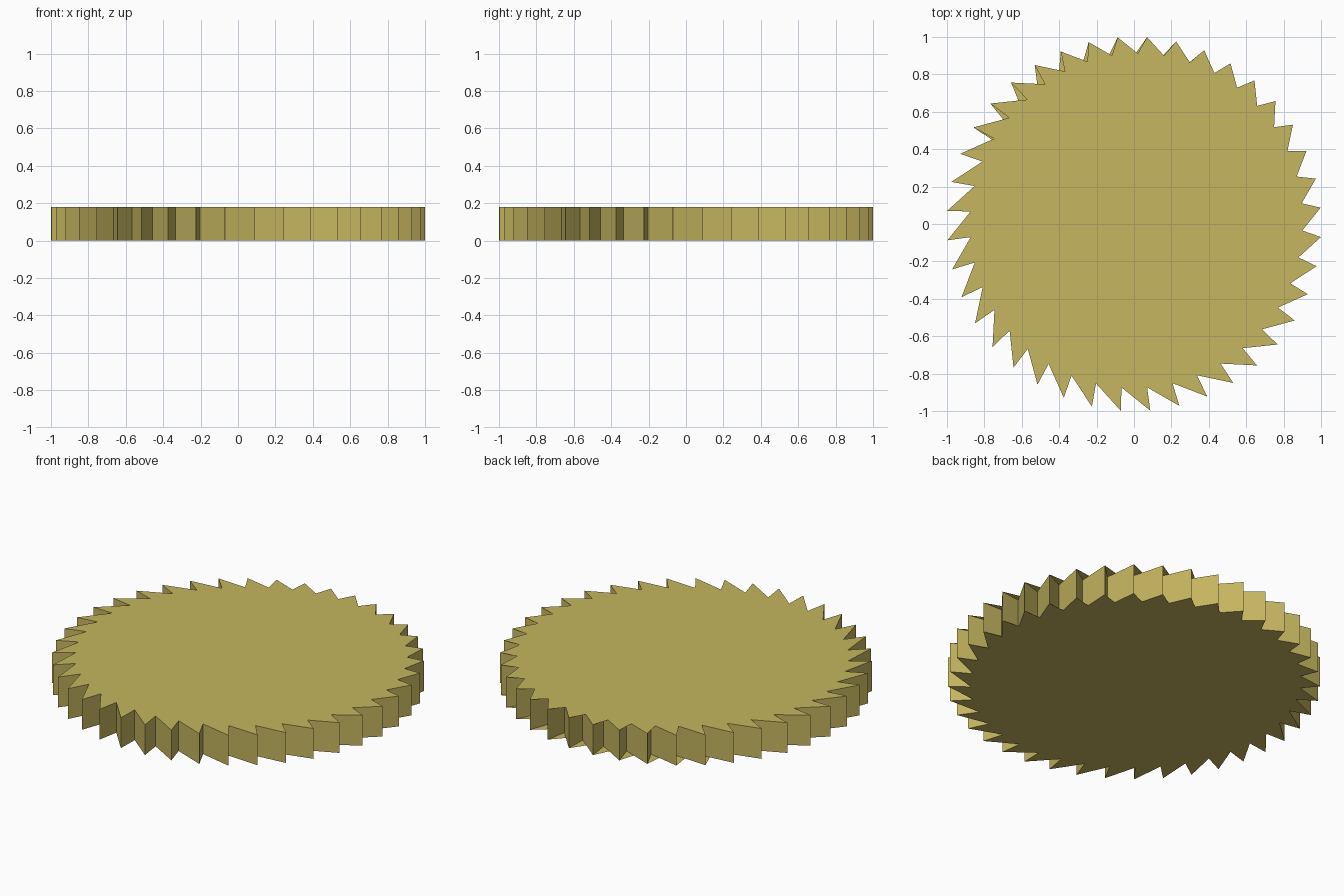
import bpy, bmesh, math

if "Cube" in bpy.data.objects:
    bpy.data.objects.remove(bpy.data.objects["Cube"])

TEETH = 40
HEIGHT = 0.18
TIP_R, ROOT_R = 1.002, 0.876
PHASE = 5.0          # angle of the first tooth tip, degrees
ROOT_LAG = -0.4      # root angle relative to the tip before it


def polar(r, deg):
    a = math.radians(deg)
    return r * math.cos(a), r * math.sin(a)


# saw-tooth outline: tip, root, tip, root...
outline = []
for k in range(TEETH):
    a = PHASE + k * 360 / TEETH
    outline.append(polar(TIP_R, a))
    outline.append(polar(ROOT_R, a + ROOT_LAG))

gold = bpy.data.materials.new("dull_gold")
gold.diffuse_color = (0.56, 0.465, 0.116, 1)
gold.use_nodes = True
gold.node_tree.nodes["Principled BSDF"].inputs["Base Color"].default_value = gold.diffuse_color

bm = bmesh.new()
low = [bm.verts.new((x, y, 0)) for x, y in outline]
high = [bm.verts.new((x, y, HEIGHT)) for x, y in outline]
# off-centre fan hubs of the two caps, which partly web the tooth gaps
top_hub = bm.verts.new((-0.28, 0.38, HEIGHT))
base_hub = bm.verts.new((-0.45, 0.25, 0))

n = len(outline)
for i in range(n):
    j = (i + 1) % n
    bm.faces.new((low[i], low[j], high[j], high[i]))   # tooth wall
    for hub, ring, up in ((top_hub, high, 1), (base_hub, low, -1)):
        f = bm.faces.new((hub, ring[i], ring[j]))      # cap
        f.normal_update()
        if f.normal.z * up < 0:
            f.normal_flip()

mesh = bpy.data.meshes.new("toothed_disc")
bm.to_mesh(mesh)
bm.free()
mesh.materials.append(gold)
disc = bpy.data.objects.new("toothed_disc", mesh)
bpy.context.collection.objects.link(disc)
